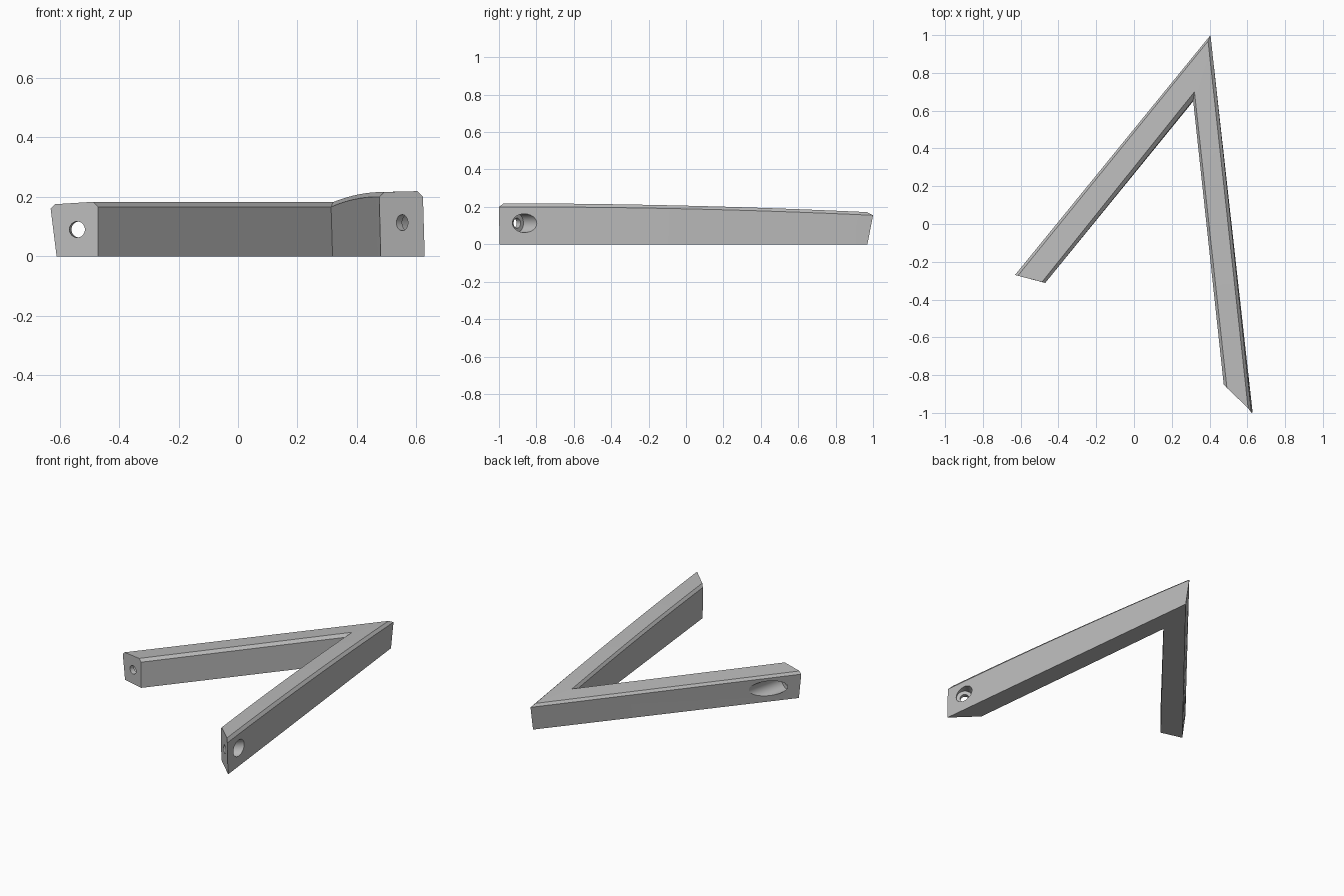
import bpy
import bmesh
import math
from mathutils import Vector

cube = bpy.data.objects.get("Cube")
if cube:
    bpy.data.objects.remove(cube, do_unlink=True)

grey = bpy.data.materials.new("satin_grey")
grey.use_nodes = True
COLOUR = (0.5, 0.5, 0.5, 1)
grey.diffuse_color = COLOUR
grey.node_tree.nodes["Principled BSDF"].inputs["Base Color"].default_value = COLOUR


def make_object(name, bm):
    bmesh.ops.recalc_face_normals(bm, faces=bm.faces)
    mesh = bpy.data.meshes.new(name)
    bm.to_mesh(mesh)
    bm.free()
    mesh.materials.append(grey)
    obj = bpy.data.objects.new(name, mesh)
    bpy.context.collection.objects.link(obj)
    return obj


def bridge(bm, a, b):
    for i in range(len(a)):
        j = (i + 1) % len(a)
        bm.faces.new((a[i], a[j], b[j], b[i]))


# Chamfered cross-sections, running from the outer bottom over to the inner bottom
left_end = [(-.61, -.275, 0), (-.63, -.27, .16), (-.615, -.274, .175),
            (-.487, -.307, .183), (-.47, -.312, .165), (-.47, -.312, 0)]
apex = [(.408, .97, 0), (.405, 1, .155), (.392, .968, .172),
        (.32, .7, .182), (.313, .655, .166), (.318, .655, 0)]
right_end = [(.628, -.997, 0), (.622, -1, .2), (.604, -.975, .219),
             (.492, -.868, .216), (.475, -.85, .2), (.48, -.855, 0)]
bulge = [0, .012, .011, .009, .009, 0]

# Angled bracket: straight left leg, gently arched right leg
STEPS = 16
sections = [left_end]
for s in range(STEPS + 1):
    t = s / STEPS
    ring = []
    for p, q, rise in zip(apex, right_end, bulge):
        v = Vector(p).lerp(Vector(q), t)
        v.z += 4 * rise * t * (1 - t)
        ring.append(v)
    sections.append(ring)

bm = bmesh.new()
rings = [[bm.verts.new(p) for p in sec] for sec in sections]
for a, b in zip(rings, rings[1:]):
    bridge(bm, a, b)
bm.faces.new(rings[0])
bm.faces.new(rings[-1])
bracket = make_object("angled_bracket", bm)


# Stepped screw holes: narrow at the leg end, wide through the outer side
def screw_cutter(name, centre, direction, length):
    axis = Vector(direction).normalized()
    side = axis.cross(Vector((0, 0, 1)))
    bm = bmesh.new()
    loops = []
    for depth, radius in ((-.1, .027), (.03, .027), (.03, .05), (length, .05)):
        loop = []
        for k in range(32):
            a = math.tau * k / 32
            offset = side * math.cos(a) + Vector((0, 0, math.sin(a)))
            loop.append(bm.verts.new(Vector(centre) + axis * depth + offset * radius))
        loops.append(loop)
    for a, b in zip(loops, loops[1:]):
        bridge(bm, a, b)
    bm.faces.new(loops[0])
    bm.faces.new(loops[-1])
    cutter = make_object(name, bm)
    cutter.hide_render = True
    return cutter


cutters = [screw_cutter("left_hole_cutter", (-.541, -.293, .09), (.24, .97, 0), .45),
           screw_cutter("right_hole_cutter", (.551, -.925, .113), (.69, .73, 0), .3)]

bpy.context.view_layer.objects.active = bracket
bracket.select_set(True)
for cutter in cutters:
    cut = bracket.modifiers.new("screw_hole", "BOOLEAN")
    cut.operation = "DIFFERENCE"
    cut.solver = "EXACT"
    cut.object = cutter
    bpy.ops.object.modifier_apply(modifier=cut.name)
    bpy.data.objects.remove(cutter, do_unlink=True)

bpy.ops.object.shade_smooth_by_angle(angle=math.radians(20))
